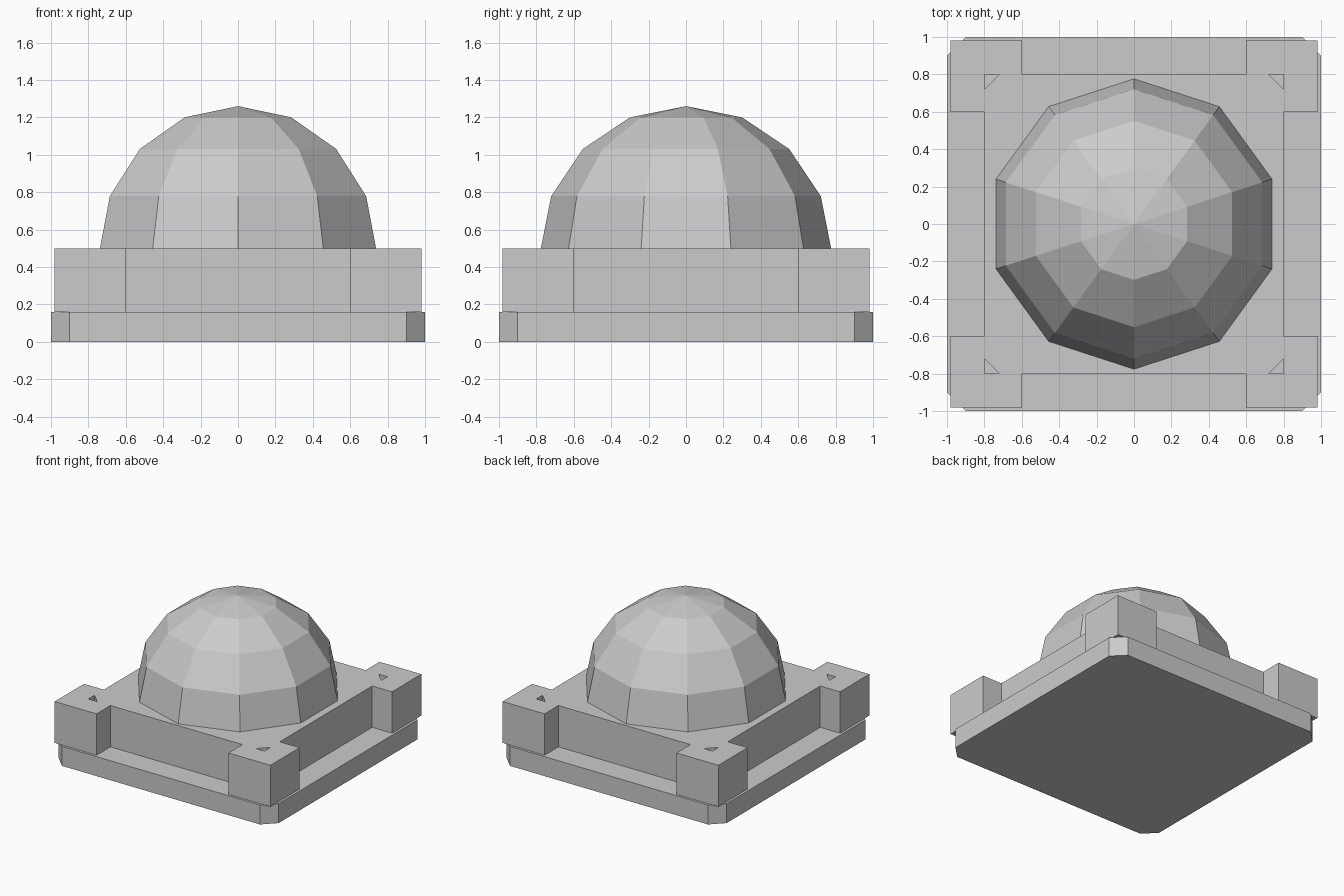
import bpy
import bmesh

cube = bpy.data.objects.get("Cube")
if cube:
    bpy.data.objects.remove(cube, do_unlink=True)

grey = bpy.data.materials.new("light grey")
grey.use_nodes = True
colour = (0.6, 0.6, 0.6, 1)
grey.diffuse_color = colour
grey.node_tree.nodes["Principled BSDF"].inputs["Base Color"].default_value = colour


def add_object(name, bm):
    bmesh.ops.recalc_face_normals(bm, faces=bm.faces)
    mesh = bpy.data.meshes.new(name)
    bm.to_mesh(mesh)
    bm.free()
    mesh.materials.append(grey)
    obj = bpy.data.objects.new(name, mesh)
    bpy.context.collection.objects.link(obj)
    return obj


def prism(name, outline, bottom, top):
    bm = bmesh.new()
    face = bm.faces.new([bm.verts.new((x, y, bottom)) for x, y in outline])
    side = bmesh.ops.extrude_face_region(bm, geom=[face])["geom"]
    verts = [v for v in side if isinstance(v, bmesh.types.BMVert)]
    bmesh.ops.translate(bm, verts=verts, vec=(0, 0, top - bottom))
    return add_object(name, bm)


def chamfered_square(half, cut):
    c = half - cut
    return [(half, -c), (half, c), (c, half), (-c, half),
            (-half, c), (-half, -c), (-c, -half), (c, -half)]


BASE_TOP, BODY_TOP = 0.16, 0.5

# Bottom plate and the smaller body on it, both with cut corners
prism("base_plate", chamfered_square(1.0, 0.1), 0, BASE_TOP)
prism("body", chamfered_square(0.8, 0.08), BASE_TOP, BODY_TOP)

# L-shaped corner posts, leaving small triangular pits at the body corners
post = [(0.8, 0.6), (0.98, 0.6), (0.98, 0.98), (0.6, 0.98), (0.6, 0.8), (0.8, 0.8)]
for side, sx in (("left", 1), ("right", -1)):
    for end, sy in (("front", -1), ("back", 1)):
        prism(f"{end}_{side}_post", [(x * sx, y * sy) for x, y in post], BASE_TOP, BODY_TOP)

# Faceted dome: upper half of a ten-sided sphere
bm = bmesh.new()
bmesh.ops.create_uvsphere(bm, u_segments=10, v_segments=8, radius=0.78)
bmesh.ops.delete(bm, geom=[v for v in bm.verts if v.co.z < -0.01], context="VERTS")
dome = add_object("dome", bm)
dome.location.z = 0.48
